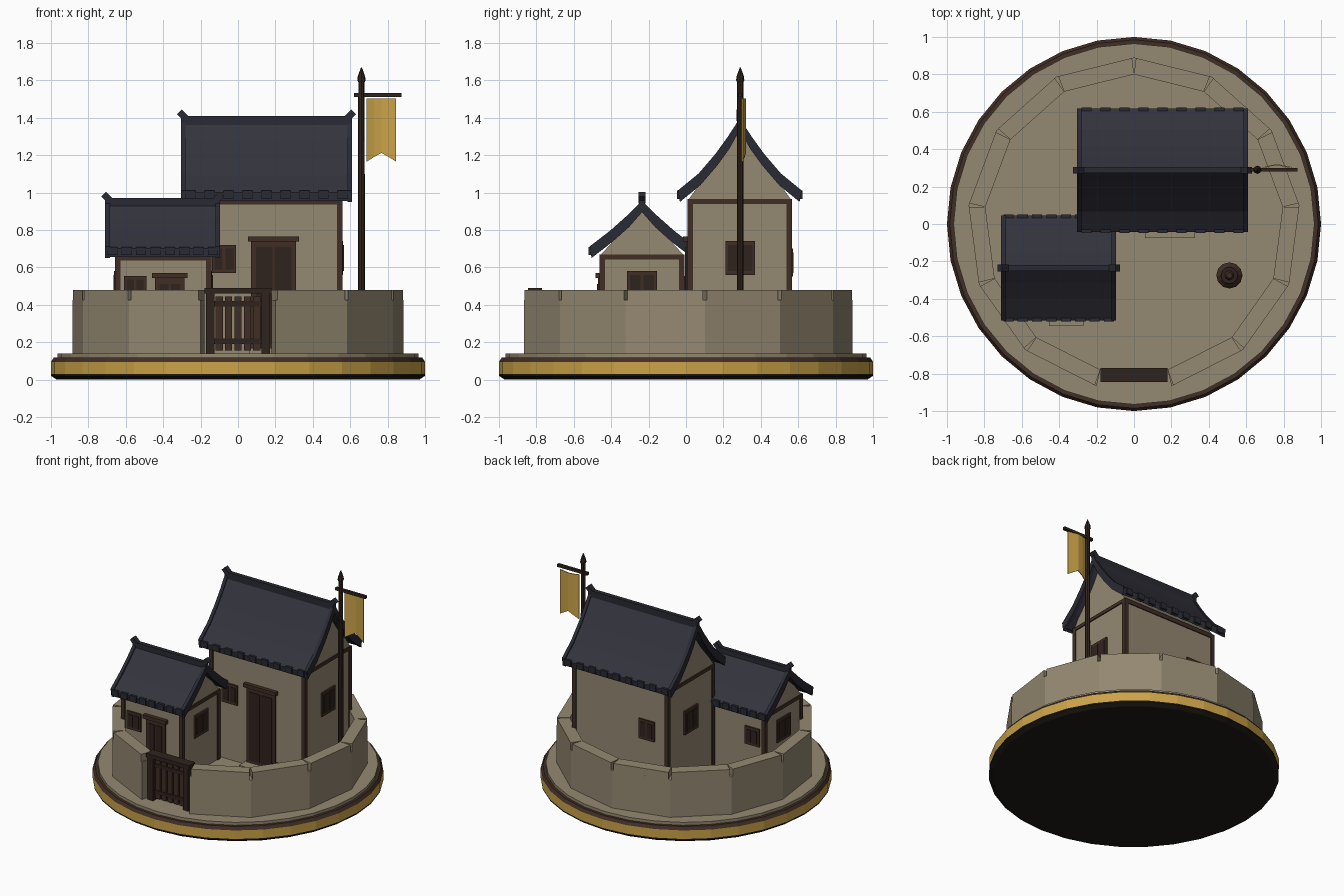
import bpy, bmesh, math
from mathutils import Vector

if "Cube" in bpy.data.objects:
    bpy.data.objects.remove(bpy.data.objects["Cube"])

def mat(name, r, g, b):
    m = bpy.data.materials.new(name)
    lin = lambda c: ((c / 255 + 0.055) / 1.055) ** 2.4
    m.diffuse_color = (lin(r), lin(g), lin(b), 1)
    m.use_nodes = True
    m.node_tree.nodes["Principled BSDF"].inputs["Base Color"].default_value = m.diffuse_color
    return m

STONE = mat("stone", 148, 136, 113)
GOLD = mat("gold", 203, 163, 72)
BROWN = mat("brown wood", 64, 46, 37)
DARK = mat("dark wood", 48, 35, 29)
BLACK = mat("black base", 30, 26, 20)
ROOF = mat("roof slate", 51, 51, 61)
TRIM = mat("roof trim", 41, 42, 51)

def make(name, verts, faces, mats, idx=None):
    me = bpy.data.meshes.new(name)
    me.from_pydata(verts, [], faces)
    for m in mats:
        me.materials.append(m)
    if idx:
        for p, i in zip(me.polygons, idx):
            p.material_index = i
    bm = bmesh.new()
    bm.from_mesh(me)
    bmesh.ops.recalc_face_normals(bm, faces=bm.faces)
    bm.to_mesh(me)
    bm.free()
    ob = bpy.data.objects.new(name, me)
    bpy.context.collection.objects.link(ob)
    return ob

CUBE = [(0, 1, 2, 3), (4, 5, 6, 7), (0, 1, 5, 4), (1, 2, 6, 5), (2, 3, 7, 6), (3, 0, 4, 7)]

def boxes(name, specs, m):
    """Boxes given as (x0, x1, y0, y1, z0, z1), in one object."""
    v, f = [], []
    for x0, x1, y0, y1, z0, z1 in specs:
        n = len(v)
        v += [(x, y, z) for z in (z0, z1) for x, y in ((x0, y0), (x1, y0), (x1, y1), (x0, y1))]
        f += [tuple(n + i for i in q) for q in CUBE]
    return make(name, v, f, [m])

def prism(name, prof, x0, x1, m):
    """Extrude a (y, z) outline along x."""
    n = len(prof)
    v = [(x, y, z) for x in (x0, x1) for y, z in prof]
    f = [tuple(range(n)), tuple(range(n, 2 * n))]
    f += [(i, (i + 1) % n, n + (i + 1) % n, n + i) for i in range(n)]
    return make(name, v, f, [m])

def lathe(name, prof, n, mats, idx, at=(0, 0)):
    """Spin (r, z) points; idx = material of each band, caps take first and last."""
    v = [(at[0] + r * math.cos(2 * math.pi * i / n), at[1] + r * math.sin(2 * math.pi * i / n), z)
         for r, z in prof for i in range(n)]
    f, mi = [tuple(range(n))], [idx[0]]
    for k in range(len(prof) - 1):
        for i in range(n):
            j = (i + 1) % n
            f.append((k * n + i, k * n + j, k * n + n + j, k * n + n + i))
            mi.append(idx[k])
    f.append(tuple(range(len(v) - n, len(v))))
    mi.append(idx[-1])
    return make(name, v, f, mats, mi)

# Base plinth and ground
lathe("base", [(.97, 0), (1, .02), (1, .03), (1, .095), (.985, .118), (.965, .118), (.965, .14)],
      32, [BLACK, GOLD, BROWN, STONE], [0, 0, 1, 2, 2, 3])

# Ring wall: 12 straight segments with a gate gap at the front, notched coping
def ring(name, z0, z1, shrink):
    v, f = [], []
    a, step = math.radians(-77), math.radians(334 / 12)
    for i in range(12):
        d0, d1 = [Vector((math.cos(t), math.sin(t), 0)) for t in (a + i * step, a + (i + 1) * step)]
        s = (d1 - d0).normalized() * shrink
        n = len(v)
        for z in (z0, z1):
            up = Vector((0, 0, z))
            v += [tuple(p + up) for p in (d0 * .8, d0 * .89 + s, d1 * .89 - s, d1 * .8)]
        f += [tuple(n + k for k in q) for q in CUBE]
    return make(name, v, f, [STONE])

ring("ring_wall", .13, .425, 0)
ring("wall_coping", .425, .48, .011)

# Gate
boxes("gate_frame", [(-.17, -.125, -.84, -.775, .14, .46), (.125, .17, -.84, -.775, .14, .46),
                     (-.18, .18, -.845, -.77, .46, .49)], DARK)
boxes("gate_rails", [(-.125, .125, -.825, -.8, z, z + .03) for z in (.19, .39)], DARK)
boxes("gate_bars", [(x - .019, x + .019, -.82, -.795, .155, .445) for x in (-.1, -.05, 0, .05, .1)], BROWN)

# Houses
def house(tag, x0, x1, y0, y1, top, peak, slope, rx0, rx1, tiles):
    mid = (y0 + y1) / 2
    prism(tag + "_walls", [(y0, .13), (y1, .13), (y1, top), (mid, peak), (y0, top)], x0, x1, STONE)
    w, e = .022, .008
    boxes(tag + "_timber_posts", [(cx - e if cx == x0 else cx - w, cx + w if cx == x0 else cx + e,
                                   cy - e if cy == y0 else cy - w, cy + w if cy == y0 else cy + e, .14, top)
                                  for cx in (x0, x1) for cy in (y0, y1)], BROWN)
    boxes(tag + "_timber_beams", [(x0 - e, x1 + e, y0 - e, y0 + w, top - .03, top),
                                  (x0 - e, x1 + e, y1 - w, y1 + e, top - .03, top),
                                  (x0 - e, x0 + w, y0, y1, top - .025, top),
                                  (x1 - w, x1 + e, y0, y1, top - .025, top)], BROWN)
    # Curved roof shell, with raised strips at both ends
    def outline(up, down):
        right = [(mid + o, z) for o, z in slope]
        left = [(mid - o, z) for o, z in slope[:0:-1]]
        line = left + right
        return [(y, z + up) for y, z in line] + [(y + (.01 if y < mid else -.01 if y > mid else 0), z - down)
                                                for y, z in reversed(line)]
    prism(tag + "_roof", outline(0, .045), rx0 + .005, rx1 - .005, ROOF)
    for side, a in (("left", rx0), ("right", rx1 - .025)):
        prism(tag + "_roof_edge_" + side, outline(.012, .05), a, a + .025, TRIM)
    # Tile ends along both eaves
    o, z = slope[-1]
    step = (rx1 - rx0) / tiles
    boxes(tag + "_tile_ends", [(rx0 + (i + .5) * step - .027, rx0 + (i + .5) * step + .027,
                                mid + s * (o - .01) - .016, mid + s * (o - .01) + .016, z - .035, z + .01)
                               for i in range(tiles) for s in (-1, 1)], TRIM)
    # Ridge with upturned ends
    rz = slope[0][1]
    boxes(tag + "_ridge", [(rx0, rx1, mid - .016, mid + .016, rz - .03, rz + .025)], TRIM)
    for side, x, s in (("left", rx0, 1), ("right", rx1, -1)):
        ob = boxes(tag + "_ridge_end_" + side, [(-.026, .026, -.018, .018, -.018, .018)], TRIM)
        ob.location = (x + s * .01, mid, rz + .028)
        ob.rotation_euler = (0, s * math.radians(45), 0)

house("main_house", -.24, .55, .015, .56, .965, 1.34,
      [(0, 1.385), (.065, 1.285), (.13, 1.195), (.22, 1.09), (.33, 1.0)], -.305, .61, 9)
house("small_house", -.65, -.15, -.455, -.015, .668, .91,
      [(0, .945), (.08, .865), (.17, .785), (.28, .7)], -.71, -.095, 8)

# Windows: frame box with two dark panes; axis tells which way the wall faces
def window(name, axis, wall, s, c, z0, z1, half):
    def b(a0, a1, depth, za, zb):
        d0, d1 = sorted((wall - s * .01, wall + s * depth))
        return (a0, a1, d0, d1, za, zb) if axis == "y" else (d0, d1, a0, a1, za, zb)
    boxes(name + "_frame", [b(c - half, c + half, .012, z0, z1)], BROWN)
    boxes(name + "_panes", [b(c - half + .015, c - .007, .016, z0 + .02, z1 - .02),
                            b(c + .007, c + half - .015, .016, z0 + .02, z1 - .02)], DARK)

window("main_front_window", "y", .015, -1, -.075, .57, .72, .065)
window("main_back_window", "y", .56, 1, -.065, .55, .70, .065)
window("main_right_window", "x", .55, 1, .29, .56, .74, .08)
window("main_left_window", "x", -.24, -1, .29, .56, .74, .08)
window("small_front_window", "y", -.455, -1, -.55, .42, .555, .06)
window("small_back_window", "y", -.015, 1, -.55, .42, .555, .06)
window("small_right_window", "x", -.15, 1, -.235, .41, .58, .08)
window("small_left_window", "x", -.65, -1, -.235, .41, .58, .08)

# Doors with lintels and stone steps
def door(tag, x0, x1, y, top):
    m = (x0 + x1) / 2
    boxes(tag + "_door", [(x0, x1, y - .015, y + .01, .14, top)], BROWN)
    boxes(tag + "_door_panels", [(x0 + .025, m - .006, y - .02, y, .19, top - .03),
                                 (m + .006, x1 - .025, y - .02, y, .19, top - .03)], DARK)
    boxes(tag + "_door_lintel", [(x0 - .016, x1 + .016, y - .03, y, top, top + .028)], BROWN)
    boxes(tag + "_door_step", [(x0 - .01, x1 + .015, y - .09, y, .13, .17)], STONE)

door("main", .07, .31, .015, .738)
door("small", -.445, -.285, -.455, .542)

# Barrel in the yard
lathe("barrel", [(.05, .14), (.07, .2), (.07, .31), (.045, .34), (.045, .36), (.025, .36), (.015, .385)],
      12, [BROWN, DARK], [0, 0, 0, 1, 1, 0], (.51, -.275))

# Flagpole, crossbar and swallow-tailed banner
lathe("flagpole", [(.019, .13), (.017, 1.59), (.022, 1.6), (.02, 1.62), (.003, 1.668)], 8, [DARK], [0] * 4, (.66, .29))
boxes("flag_crossbar", [(.62, .873, .28, .3, 1.512, 1.533)], DARK)
cols = [(.688, .296, 1.165), (.727, .308, 1.19), (.767, .314, 1.212), (.806, .306, 1.19), (.846, .298, 1.165)]
n = len(cols)
bv = [(x, y + d, z) for d in (0, .006) for zt in (0, 1) for x, y, zb in cols for z in [1.502 if zt else zb]]
bf = []
for k in range(n - 1):
    a, b, c, d = k, n + k, 2 * n + k, 3 * n + k
    bf += [(a, a + 1, b + 1, b), (c, c + 1, d + 1, d), (a, a + 1, c + 1, c), (b, b + 1, d + 1, d)]
bf += [(k, n + k, 3 * n + k, 2 * n + k) for k in (0, n - 1)]
make("banner", bv, bf, [GOLD])
